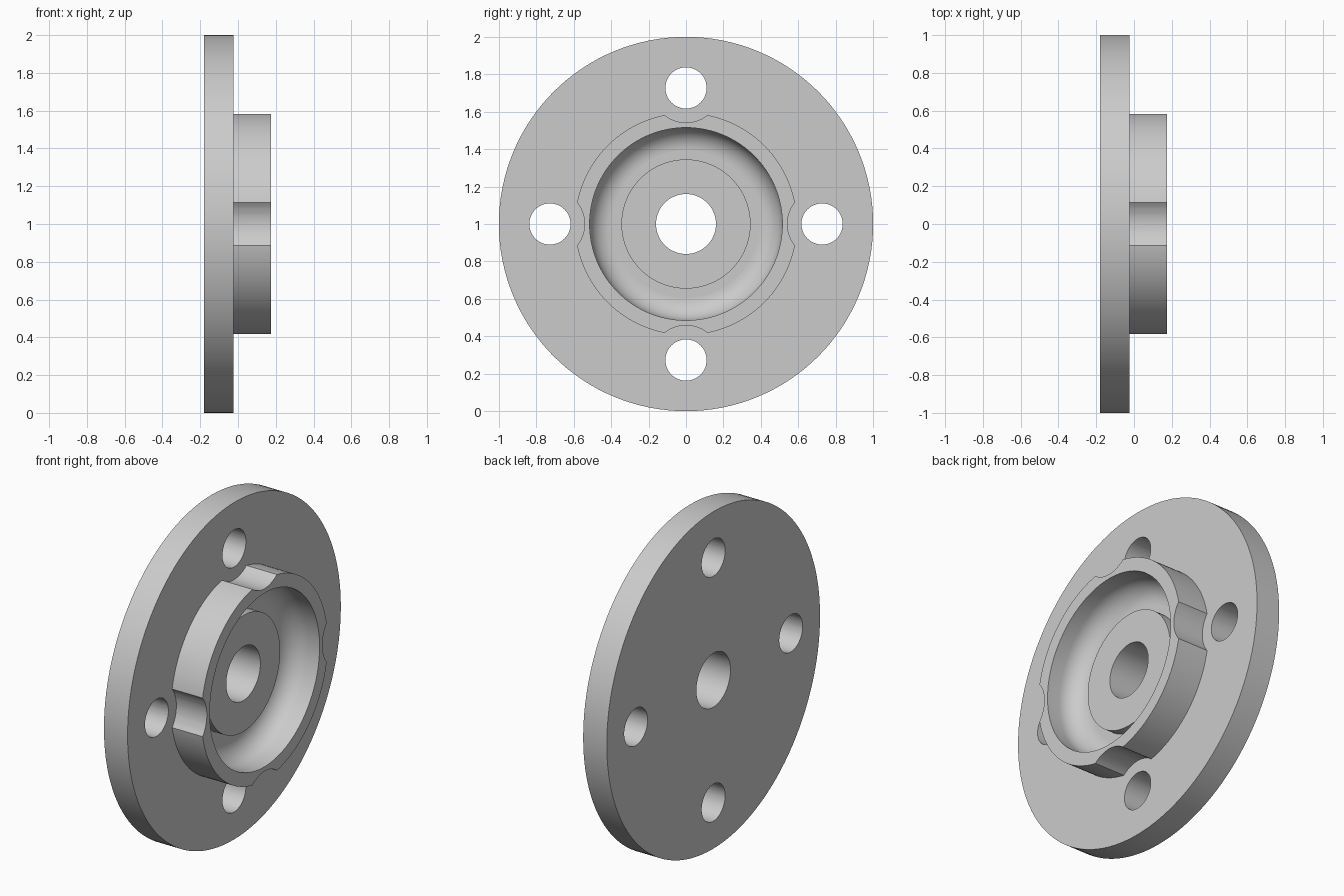
import bpy
import bmesh
from math import sin, cos, pi, radians
from mathutils import Matrix, Vector

cube = bpy.data.objects.get("Cube")
if cube:
    bpy.data.objects.remove(cube, do_unlink=True)

steel = bpy.data.materials.new("grey_metal")
steel.use_nodes = True
GREY = (0.6, 0.6, 0.6, 1)
steel.diffuse_color = GREY
steel.node_tree.nodes["Principled BSDF"].inputs["Base Color"].default_value = GREY

# Shared dimensions
CENTRE = Vector((0, 0, 1))
BACK, FACE, BOSS_TOP, RIM_TOP = -0.18, -0.025, 0.035, 0.175
BORE, BOSS, POCKET, HUB = 0.16, 0.345, 0.515, 0.593
FILLET = 0.12
BOLT_CIRCLE, BOLT_HOLE, SCALLOP = 0.727, 0.11, 0.185


def add_object(name, bm):
    bmesh.ops.recalc_face_normals(bm, faces=bm.faces)
    mesh = bpy.data.meshes.new(name)
    bm.to_mesh(mesh)
    bm.free()
    obj = bpy.data.objects.new(name, mesh)
    bpy.context.collection.objects.link(obj)
    mesh.materials.append(steel)
    return obj


def revolve(name, profile, steps=128):
    """Spin a closed (radius, x) profile around the x axis."""
    bm = bmesh.new()
    verts = [bm.verts.new(CENTRE + Vector((x, 0, r))) for r, x in profile]
    edges = [bm.edges.new((a, b)) for a, b in zip(verts, verts[1:] + verts[:1])]
    bmesh.ops.spin(bm, geom=verts + edges, cent=CENTRE, axis=(1, 0, 0),
                   angle=2 * pi, steps=steps, use_merge=True)
    bmesh.ops.remove_doubles(bm, verts=bm.verts, dist=1e-5)
    return add_object(name, bm)


def ring(name, inner, outer, low, high):
    return revolve(name, [(inner, low), (outer, low), (outer, high), (inner, high)])


def cut_four(target, name, radius):
    """Cut four cylinders, spaced on the bolt circle, through the target."""
    bm = bmesh.new()
    for i in range(4):
        a = i * pi / 2
        place = Matrix.Translation(CENTRE + BOLT_CIRCLE * Vector((0, cos(a), sin(a))))
        bmesh.ops.create_cone(bm, cap_ends=True, segments=64, radius1=radius,
                              radius2=radius, depth=1,
                              matrix=place @ Matrix.Rotation(pi / 2, 4, 'Y'))
    cutter = add_object(name, bm)
    cutter.hide_render = True
    cutter.hide_set(True)
    mod = target.modifiers.new("cut", 'BOOLEAN')
    mod.operation = 'DIFFERENCE'
    mod.solver = 'EXACT'
    mod.object = cutter
    bpy.context.view_layer.objects.active = target
    bpy.ops.object.modifier_apply(modifier=mod.name)
    bpy.data.objects.remove(cutter, do_unlink=True)


# Flange disc with bolt holes
flange = ring("flange_disc", BORE, 1, BACK, FACE)
cut_four(flange, "bolt_hole_cutter", BOLT_HOLE)

# Raised rim with a filleted pocket wall and scallops for the bolts
curve = [(POCKET - FILLET + FILLET * cos(t), FACE + FILLET - FILLET * sin(t))
         for t in (i * pi / 24 for i in range(13))]
rim = revolve("hub_rim", [(HUB, FACE), (HUB, RIM_TOP), (POCKET, RIM_TOP)] + curve)
cut_four(rim, "scallop_cutter", SCALLOP)

# Central boss around the bore
boss = ring("centre_boss", BORE, BOSS, FACE, BOSS_TOP)

for obj in (flange, rim, boss):
    bpy.ops.object.select_all(action='DESELECT')
    obj.select_set(True)
    bpy.context.view_layer.objects.active = obj
    bpy.ops.object.shade_smooth_by_angle(angle=radians(30))
